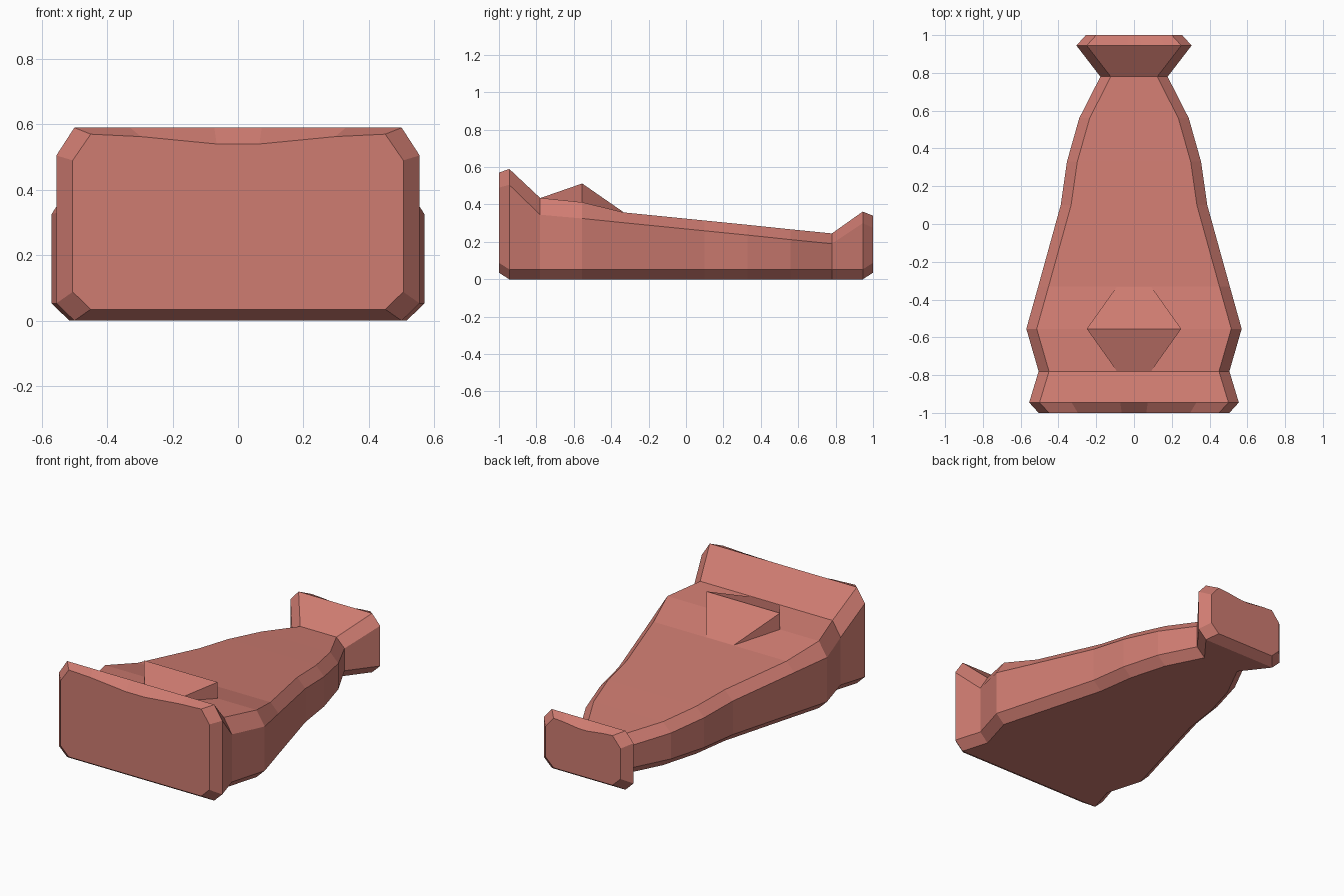
import bpy, bmesh

if "Cube" in bpy.data.objects:
    bpy.data.objects.remove(bpy.data.objects["Cube"])

paint = bpy.data.materials.new("red_paint")
paint.diffuse_color = (0.62, 0.2, 0.165, 1)
paint.use_nodes = True
paint.node_tree.nodes["Principled BSDF"].inputs["Base Color"].default_value = paint.diffuse_color


def make_object(name, bm):
    bmesh.ops.recalc_face_normals(bm, faces=bm.faces)
    mesh = bpy.data.meshes.new(name)
    bm.to_mesh(mesh)
    bm.free()
    mesh.materials.append(paint)
    obj = bpy.data.objects.new(name, mesh)
    bpy.context.collection.objects.link(obj)
    return obj


# Body stations: y, half width, bottom z, shoulder z, top z, dip of the top middle
stations = [
    (-1.00, 0.505, 0.035, 0.490, 0.570, 0.03),
    (-0.945, 0.555, 0.0, 0.505, 0.590, 0),
    (-0.78, 0.505, 0.0, 0.345, 0.435, 0),
    (-0.555, 0.570, 0.0, 0.325, 0.412, 0),
    (-0.33, 0.507, 0.0, 0.302, 0.357, 0),
    (0.10, 0.388, 0.0, 0.259, 0.314, 0),
    (0.33, 0.355, 0.0, 0.236, 0.291, 0),
    (0.56, 0.290, 0.0, 0.212, 0.267, 0),
    (0.78, 0.178, 0.0, 0.190, 0.245, 0),
    (0.945, 0.305, 0.0, 0.300, 0.362, 0),
    (1.00, 0.255, 0.035, 0.275, 0.340, 0.018),
]


def section(y, w, bottom, shoulder, top, dip):
    inner = w - 0.055
    half = [(inner, bottom), (w, bottom + 0.053), (w, shoulder), (inner, top),
            (inner * 0.66, top - dip * 0.25), (inner * 0.145, top - dip)]
    other = [(-x, z) for x, z in reversed(half)]
    return [(x, y, z) for x, z in half + other]


# Chamfered body with flared ends, lofted through the stations
bm = bmesh.new()
rings = [[bm.verts.new(p) for p in section(*s)] for s in stations]
for a, b in zip(rings, rings[1:]):
    for i in range(len(a)):
        j = (i + 1) % len(a)
        bm.faces.new((a[i], a[j], b[j], b[i]))
bm.faces.new(rings[0])
bm.faces.new(rings[-1])
make_object("body", bm)

# Raised wedge behind the front wall, with upright sides
bm = bmesh.new()
profile = [(-0.78, 0.09, 0.434), (-0.555, 0.25, 0.40),
           (-0.33, 0.09, 0.356), (-0.555, 0.25, 0.512)]
left, right = [[bm.verts.new((s * x, y, z)) for y, x, z in profile] for s in (-1, 1)]
for side in (left, right):
    front, low, back, ridge = side
    bm.faces.new((front, low, ridge))
    bm.faces.new((low, back, ridge))
for i in range(4):
    j = (i + 1) % 4
    bm.faces.new((left[i], left[j], right[j], right[i]))
make_object("raised_wedge", bm)
